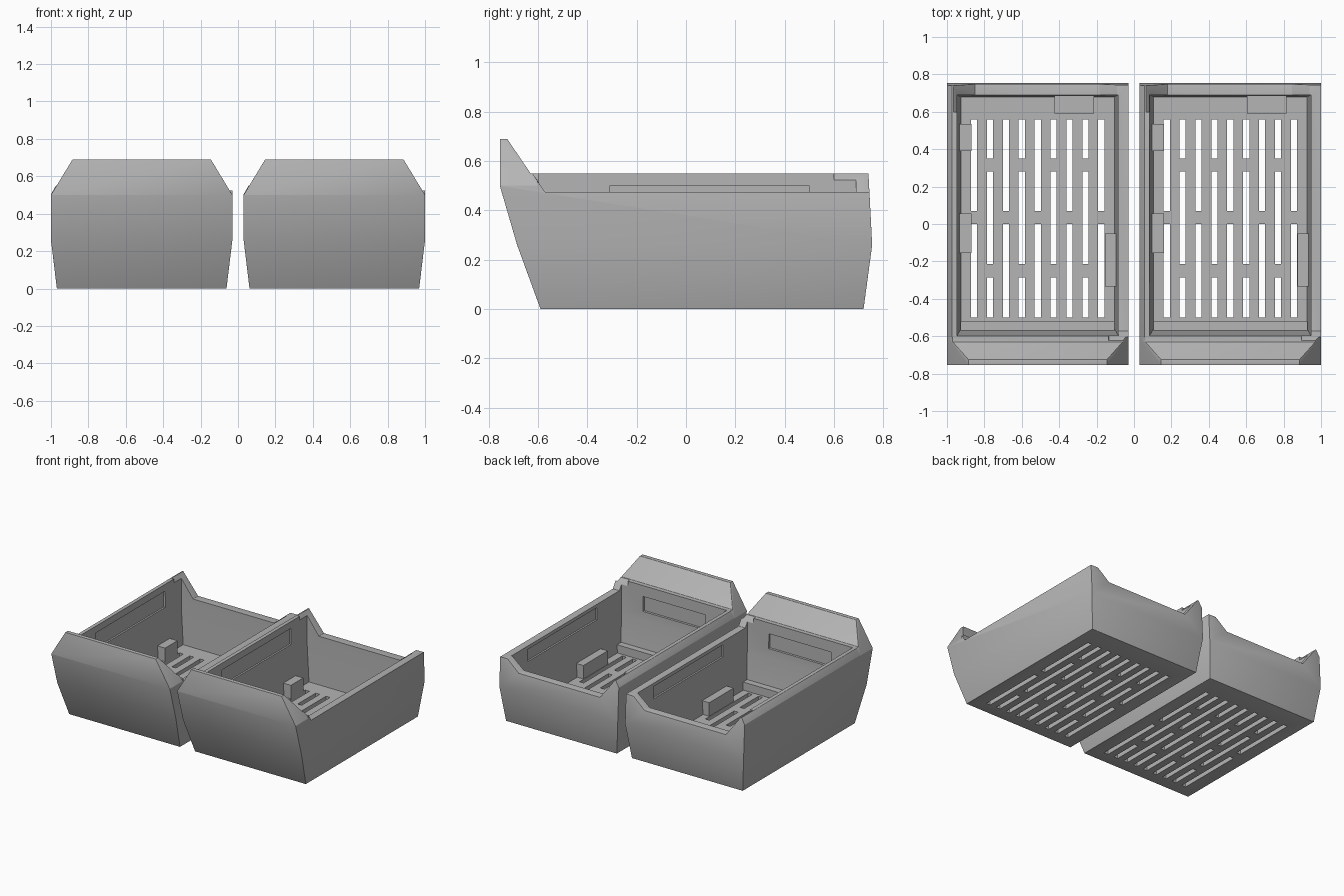
import bpy, bmesh, math
from mathutils import Vector

if "Cube" in bpy.data.objects:
    bpy.data.objects.remove(bpy.data.objects["Cube"])

grey = bpy.data.materials.new("grey plastic")
grey.diffuse_color = (0.46, 0.46, 0.46, 1)
grey.use_nodes = True
grey.node_tree.nodes["Principled BSDF"].inputs["Base Color"].default_value = grey.diffuse_color


def new_object(name, bm):
    bmesh.ops.recalc_face_normals(bm, faces=bm.faces)
    me = bpy.data.meshes.new(name)
    bm.to_mesh(me)
    bm.free()
    ob = bpy.data.objects.new(name, me)
    bpy.context.collection.objects.link(ob)
    return ob


def prism(name, poly, lo, hi, axis):
    """Extrude a 2D outline along x (y,z outline) or y (x,z outline)."""
    bm = bmesh.new()
    place = (lambda p, t: (t, p[0], p[1])) if axis == 'x' else (lambda p, t: (p[0], t, p[1]))
    a = [bm.verts.new(place(p, lo)) for p in poly]
    b = [bm.verts.new(place(p, hi)) for p in poly]
    bm.faces.new(a)
    bm.faces.new(b)
    for i in range(len(poly)):
        j = (i + 1) % len(poly)
        bm.faces.new((a[i], a[j], b[j], b[i]))
    return new_object(name, bm)


def box(name, x0, x1, y0, y1, z0, z1):
    return prism(name, [(y0, z0), (y1, z0), (y1, z1), (y0, z1)], x0, x1, 'x')


def cut(ob, cutter):
    m = ob.modifiers.new("cut", 'BOOLEAN')
    m.operation = 'DIFFERENCE'
    m.solver = 'EXACT'
    m.object = cutter
    cutter.hide_render = True
    cutters.append(cutter)


cutters = []

# Outer shell: side profile with a raised scoop-like front
body = prism("tray_left", [(-.59, 0), (-.685, .26), (-.755, .5), (-.755, .69), (-.725, .69),
                           (-.63, .55), (.74, .55), (.755, .26), (.72, 0)], -.485, .485, 'x')
bm = bmesh.new()
bm.from_mesh(body.data)
bmesh.ops.bisect_plane(bm, geom=bm.verts[:] + bm.edges[:] + bm.faces[:],
                       plane_co=(0, 0, .26), plane_no=(0, 0, 1), dist=1e-4)
for v in bm.verts:                       # sides taper in below the waist
    if v.co.z < .26:
        v.co.x *= 1 - .065 * (1 - v.co.z / .26)
bm.to_mesh(body.data)
bm.free()

# Corner chamfers of the front panel
for s in (-1, 1):
    cut(body, prism("front_chamfer_cutter", [(s * .487, .497), (s * .365, .698),
                                             (s * .6, .8), (s * .6, .497)], -.9, -.605, 'y'))
# Sloped rim of the tall left wall, lowered right wall, dip in the back wall
cut(body, prism("left_rim_cutter", [(-.487, .5), (-.455, .556), (-.6, .6)], -.7, .9, 'y'))
cut(body, prism("right_rim_cutter", [(-.572, .475), (.9, .475), (.9, .8), (-.791, .8)], .38, .6, 'x'))
cut(body, prism("back_dip_cutter", [(-.455, .555), (-.335, .395), (.33, .395), (.43, .48),
                                    (.43, .6), (-.455, .6)], .6, .9, 'y'))
bev = body.modifiers.new("rounding", 'BEVEL')
bev.width = .016
bev.segments = 3
bev.limit_method = 'ANGLE'
bev.angle_limit = math.radians(28)

# Cavity
bm = bmesh.new()
for z, x, y0, y1 in ((.04, .41, -.56, .68), (.3, .43, -.595, .688), (.8, .432, -.6, .69)):
    for sx in (-x, x):
        for y in (y0, y1):
            bm.verts.new(Vector((sx, y, z)))
bmesh.ops.convex_hull(bm, input=bm.verts[:])
cut(body, new_object("cavity_cutter", bm))

# Shallow recesses on the inner walls
cut(body, box("left_recess_cutter", -.443, -.38, -.31, .5, .38, .5))
cut(body, box("right_recess_cutter", .38, .443, -.31, .5, .36, .45))
cut(body, box("front_recess_cutter", -.255, .255, -.613, -.5, .36, .47))

# Drain slots: two alternating row patterns in nine columns
bm = bmesh.new()
rows = (((-.5, 0), (.07, .56)), ((-.5, -.285), (-.215, .28), (.35, .56)))
for i in range(9):
    for y0, y1 in rows[i % 2]:
        r = bmesh.ops.create_cube(bm, size=1)
        for v in r["verts"]:
            v.co = (v.co.x * .033 + (i - 4) * .085, v.co.y * (y1 - y0) + (y0 + y1) / 2, v.co.z * .2)
cut(body, new_object("drain_slot_cutter", bm))

# Bake the shell and remove helpers
bpy.context.view_layer.update()
baked = bpy.data.meshes.new_from_object(body.evaluated_get(bpy.context.evaluated_depsgraph_get()))
body.modifiers.clear()
body.data = baked
for c in cutters:
    bpy.data.objects.remove(c)

# Blocks standing on the floor inside
parts = [body,
         box("front_step", -.412, .412, -.58, -.52, .03, .1),
         box("right_block", .36, .425, -.335, -.05, .03, .14),
         box("left_block", -.425, -.355, -.155, .055, .03, .14),
         box("left_rear_block", -.425, -.355, .39, .535, .03, .14),
         box("back_block", .09, .3, .59, .685, .03, .14)]

for ob in parts:
    ob.data.materials.clear()
    ob.data.materials.append(grey)
    bpy.ops.object.select_all(action='DESELECT')
    ob.select_set(True)
    bpy.context.view_layer.objects.active = ob
    bpy.ops.object.shade_smooth_by_angle(angle=math.radians(30))

# Second identical tray beside the first
for ob in parts:
    twin = ob.copy()
    twin.name = ob.name.replace("tray_left", "tray_right") + ("" if ob is body else "_of_right_tray")
    bpy.context.collection.objects.link(twin)
    ob.location.x = -.515
    twin.location.x = .515
